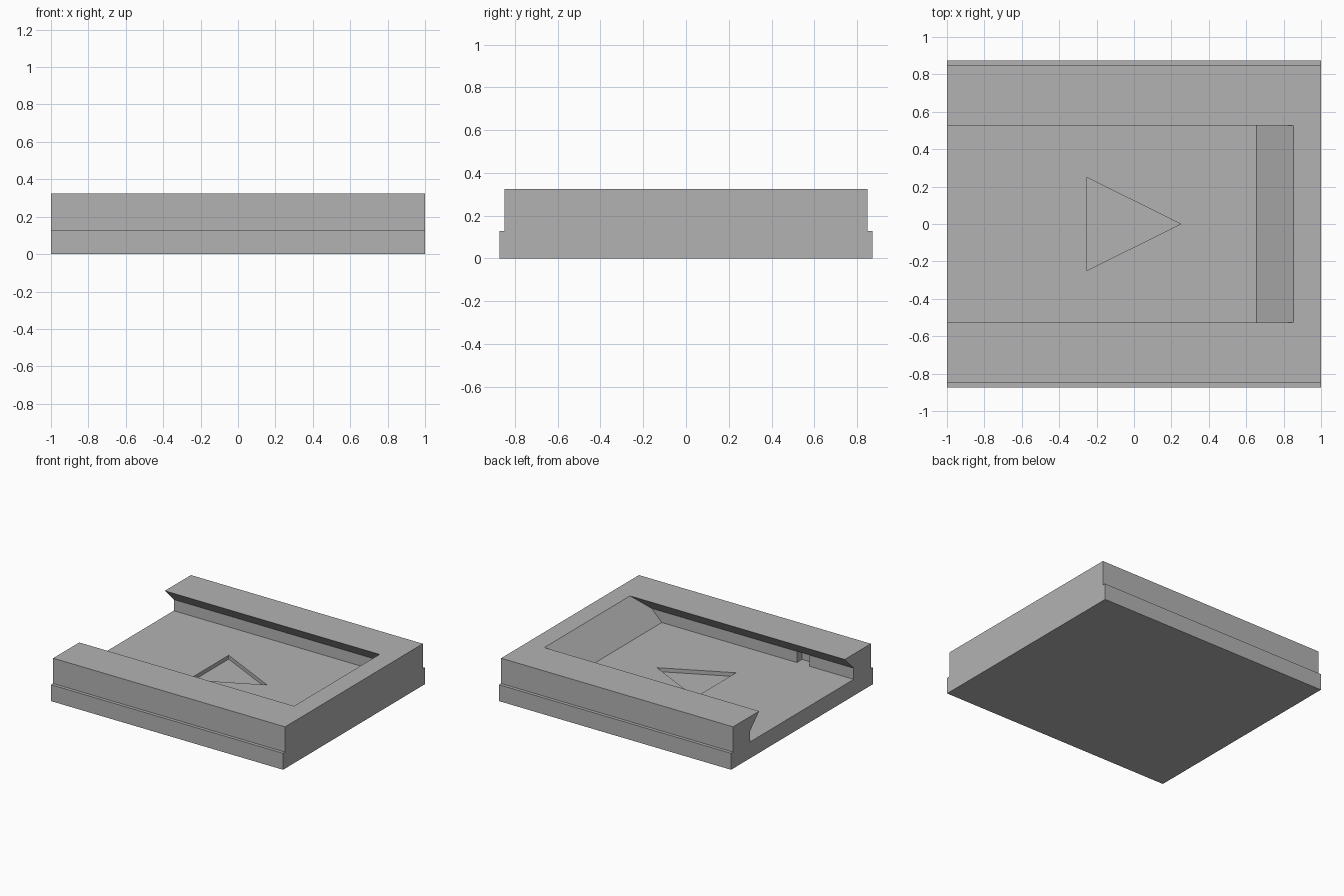
import bpy
import bmesh

cube = bpy.data.objects.get("Cube")
if cube:
    bpy.data.objects.remove(cube, do_unlink=True)

FLOOR, TOP = 0.128, 0.325   # channel floor and rim height
LIP, WALL = 0.527, 0.637    # half widths of the channel at the rim and below it
RAMP_START = 0.655          # foot of the 45 degree end ramp

grey = bpy.data.materials.new("plain grey")
grey.use_nodes = True
grey.diffuse_color = (0.45, 0.45, 0.45, 1)
grey.node_tree.nodes["Principled BSDF"].inputs["Base Color"].default_value = (0.45, 0.45, 0.45, 1)


def prism(name, start, end):
    """Closed solid between two matching outlines."""
    bm = bmesh.new()
    a = [bm.verts.new(p) for p in start]
    b = [bm.verts.new(p) for p in end]
    bm.faces.new(a)
    bm.faces.new(b)
    for i in range(len(a)):
        j = (i + 1) % len(a)
        bm.faces.new((a[i], a[j], b[j], b[i]))
    bmesh.ops.recalc_face_normals(bm, faces=bm.faces)
    mesh = bpy.data.meshes.new(name)
    bm.to_mesh(mesh)
    bm.free()
    mesh.materials.append(grey)
    obj = bpy.data.objects.new(name, mesh)
    bpy.context.collection.objects.link(obj)
    return obj


def mirrored(half):
    """Full (y, z) outline from its +y half."""
    return half + [(-y, z) for y, z in reversed(half)]


def cut(body, cutter):
    mod = body.modifiers.new(cutter.name, 'BOOLEAN')
    mod.operation = 'DIFFERENCE'
    mod.solver = 'EXACT'
    mod.object = cutter
    bpy.context.view_layer.objects.active = body
    bpy.ops.object.modifier_apply(modifier=mod.name)
    bpy.data.objects.remove(cutter, do_unlink=True)


# Block with a stepped foot along both long sides
outline = mirrored([(0.873, 0), (0.873, FLOOR), (0.848, FLOOR), (0.848, TOP)])
body = prism("tray_body", [(-1, y, z) for y, z in outline], [(1, y, z) for y, z in outline])

# Undercut channel, open at one end and ramped at the other
channel = mirrored([(WALL, FLOOR), (WALL, TOP - WALL + LIP), (LIP, TOP), (LIP, TOP + 0.1)])
cut(body, prism("channel_cutter",
                [(-1.1, y, z) for y, z in channel],
                [(RAMP_START + z - FLOOR, y, z) for y, z in channel]))

# Shallow arrow recess in the floor
arrow = [(-0.255, -0.25), (0.25, 0), (-0.255, 0.25)]
cut(body, prism("arrow_cutter",
                [(x, y, FLOOR - 0.03) for x, y in arrow],
                [(x, y, FLOOR + 0.05) for x, y in arrow]))

# Small latch notch in one side wall
notch = [(-0.62, -0.70), (-0.51, -0.70), (-0.51, -0.6), (-0.62, -0.6)]
cut(body, prism("notch_cutter",
                [(x, y, FLOOR) for x, y in notch],
                [(x, y, TOP - WALL + LIP) for x, y in notch]))
